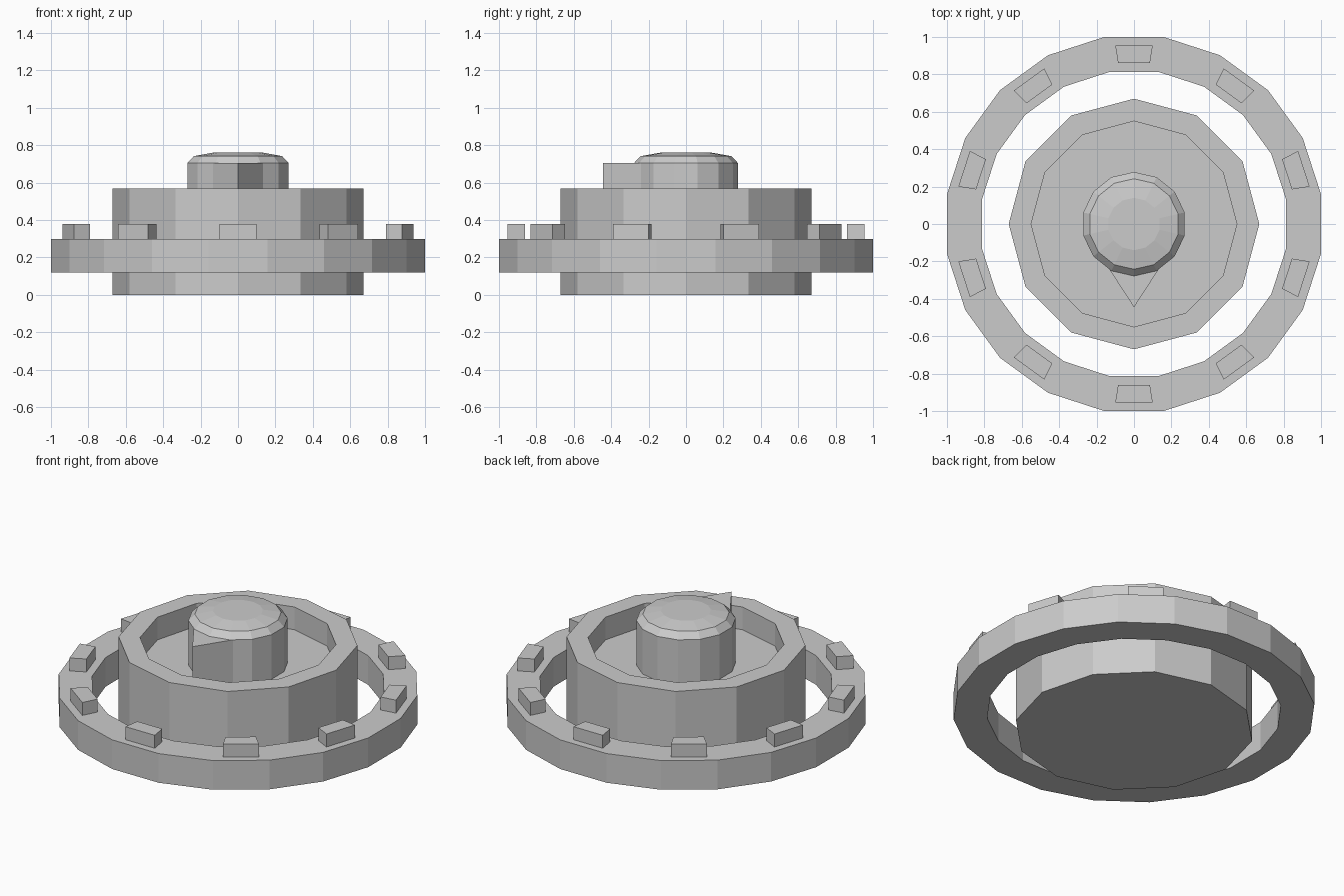
import bpy, bmesh
from math import sin, cos, pi, radians

if "Cube" in bpy.data.objects:
    bpy.data.objects.remove(bpy.data.objects["Cube"])


def make_object(name, bm):
    bmesh.ops.recalc_face_normals(bm, faces=bm.faces)
    mesh = bpy.data.meshes.new(name)
    bm.to_mesh(mesh)
    bm.free()
    obj = bpy.data.objects.new(name, mesh)
    bpy.context.collection.objects.link(obj)
    return obj


def lathe(name, profile, sides, start=90, closed=False):
    """Sweep (radius, z) points round z; open profiles get end caps."""
    bm = bmesh.new()
    rings = []
    for r, z in profile:
        angles = [radians(start) + 2 * pi * i / sides for i in range(sides)]
        rings.append([bm.verts.new((r * cos(a), r * sin(a), z)) for a in angles])
    pairs = list(zip(rings, rings[1:]))
    if closed:
        pairs.append((rings[-1], rings[0]))
    else:
        bm.faces.new(rings[0])
        bm.faces.new(rings[-1])
    for low, high in pairs:
        for i in range(sides):
            j = (i + 1) % sides
            bm.faces.new((low[i], low[j], high[j], high[i]))
    return make_object(name, bm)


def prism(name, outline, z0, z1, turn=0):
    """Extrude a plan outline upwards and rotate it about z."""
    bm = bmesh.new()
    face = bm.faces.new([bm.verts.new((x, y, z0)) for x, y in outline])
    top = bmesh.ops.extrude_face_region(bm, geom=[face])
    for v in top["geom"]:
        if isinstance(v, bmesh.types.BMVert):
            v.co.z = z1
    # keep the bottom cap so the prism is closed
    if not face.is_valid or len(bm.faces) < len(outline) + 2:
        bm.faces.new([v for v in bm.verts if abs(v.co.z - z0) < 1e-6])
    c, s = cos(turn), sin(turn)
    for v in bm.verts:
        x, y = v.co.x, v.co.y
        v.co.x, v.co.y = x * c - y * s, x * s + y * c
    return make_object(name, bm)


# Twelve-sided body with a shallow recess in the top
lathe("body", [(0.67, 0), (0.67, 0.57), (0.55, 0.57), (0.55, 0.43)], 12)

# Twenty-sided floating outer ring
lathe("outer_ring", [(1.0125, 0.12), (1.0125, 0.30), (0.824, 0.30), (0.824, 0.12)],
      20, start=9, closed=True)

# Ten raised blocks on the ring, slightly narrower towards the centre
for k in range(10):
    prism(f"ring_block_{k + 1}",
          [(0.86, -0.085), (0.955, -0.10), (0.955, 0.10), (0.86, 0.085)],
          0.30, 0.38, radians(18 + 36 * k))

# Central knob with a low domed cap
lathe("knob", [(0.278, 0.43), (0.278, 0.705), (0.242, 0.742), (0.14, 0.76)], 14)

# Pointer wedge at the front of the knob
prism("pointer", [(-0.14, -0.23), (0, -0.445), (0.14, -0.23)], 0.43, 0.705)
